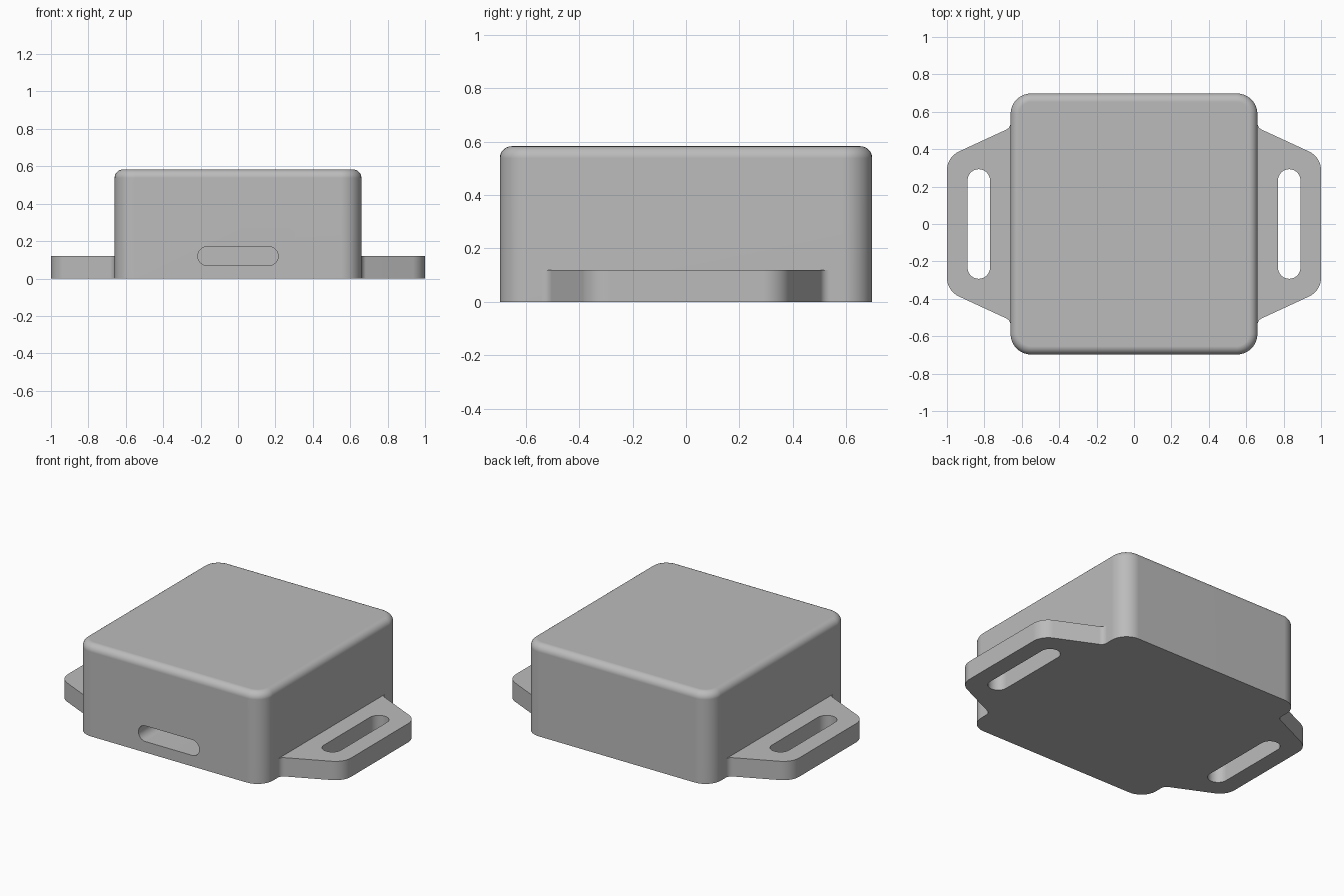
import bpy, bmesh, math
from mathutils import Vector, Matrix

cube = bpy.data.objects.get("Cube")
if cube:
    bpy.data.objects.remove(cube, do_unlink=True)

grey = bpy.data.materials.new("light grey plastic")
grey.use_nodes = True
GREY = (0.5, 0.5, 0.5, 1)
grey.diffuse_color = GREY
grey.node_tree.nodes["Principled BSDF"].inputs["Base Color"].default_value = GREY


def rounded(corners, steps=8):
    """Outline from (x, y, radius) corners, each replaced by a tangent arc."""
    out = []
    for i, (x, y, r) in enumerate(corners):
        p = Vector((x, y))
        if r <= 0:
            out.append(p)
            continue
        a = (Vector(corners[i - 1][:2]) - p).normalized()
        b = (Vector(corners[(i + 1) % len(corners)][:2]) - p).normalized()
        half = a.angle(b) / 2
        centre = p + (a + b).normalized() * (r / math.sin(half))
        start = p + a * (r / math.tan(half)) - centre
        end = p + b * (r / math.tan(half)) - centre
        sweep = start.angle_signed(end)
        for k in range(steps + 1):
            q = centre + Matrix.Rotation(-sweep * k / steps, 2) @ start
            if not out or (q - out[-1]).length > 1e-4:
                out.append(q)
    if (out[0] - out[-1]).length < 1e-4:
        out.pop()
    return out


def rectangle(w, d, r, x=0, y=0):
    return rounded([(x - w, y - d, r), (x + w, y - d, r), (x + w, y + d, r), (x - w, y + d, r)])


def loft(name, rings, matrix=Matrix()):
    """Closed solid through (outline, height) rings."""
    bm = bmesh.new()
    loops = [[bm.verts.new((p.x, p.y, z)) for p in outline] for outline, z in rings]
    bm.faces.new(loops[0])
    bm.faces.new(loops[-1])
    for low, high in zip(loops, loops[1:]):
        for i in range(len(low)):
            bm.faces.new((low[i - 1], low[i], high[i], high[i - 1]))
    bm.transform(matrix)
    bmesh.ops.recalc_face_normals(bm, faces=bm.faces)
    mesh = bpy.data.meshes.new(name)
    bm.to_mesh(mesh)
    bm.free()
    mesh.materials.append(grey)
    ob = bpy.data.objects.new(name, mesh)
    bpy.context.collection.objects.link(ob)
    return ob


def cut_and_smooth(ob, cutter):
    """Subtract the cutter, remove it, then shade with crisp edges."""
    bpy.ops.object.select_all(action="DESELECT")
    bpy.context.view_layer.objects.active = ob
    ob.select_set(True)
    mod = ob.modifiers.new("cut", "BOOLEAN")
    mod.operation = "DIFFERENCE"
    mod.solver = "EXACT"
    mod.object = cutter
    bpy.ops.object.modifier_apply(modifier=mod.name)
    bpy.data.objects.remove(cutter, do_unlink=True)
    bpy.ops.object.shade_smooth_by_angle(angle=math.radians(30))
    ob.modifiers.new("flat faces", "WEIGHTED_NORMAL").keep_sharp = True


# Case: rounded box with a filleted top rim
W, D, H, CORNER, RIM = 0.66, 0.698, 0.583, 0.11, 0.045
rings = [(rectangle(W, D, CORNER), 0)]
for k in range(7):
    t = math.pi / 2 * k / 6
    inset = RIM * (1 - math.cos(t))
    rings.append((rectangle(W - inset, D - inset, CORNER - inset), H - RIM + RIM * math.sin(t)))
case = loft("case", rings)

# Port opening in the front wall
port = rectangle(0.215, 0.05, 0.05, y=0.12)
cut_and_smooth(case, loft("port_cutter", [(port, 0.45), (port, 0.8)],
                          Matrix.Rotation(math.pi / 2, 4, "X")))

# Strap lugs: tapered side plates with a long slot
lug = rounded([(0.64, -0.56, 0), (W, -0.56, 0), (W, -0.515, 0.04), (1, -0.358, 0.11),
               (1, 0.358, 0.11), (W, 0.515, 0.04), (W, 0.56, 0), (0.64, 0.56, 0)])
slot = rectangle(0.06, 0.293, 0.06, x=0.83)
for side, name in ((1, "left"), (-1, "right")):
    mirror = Matrix.Diagonal((side, 1, 1, 1))
    plate = loft(name + "_strap_lug", [(lug, 0), (lug, 0.12)], mirror)
    cut_and_smooth(plate, loft("slot_cutter", [(slot, -0.1), (slot, 0.2)], mirror))
